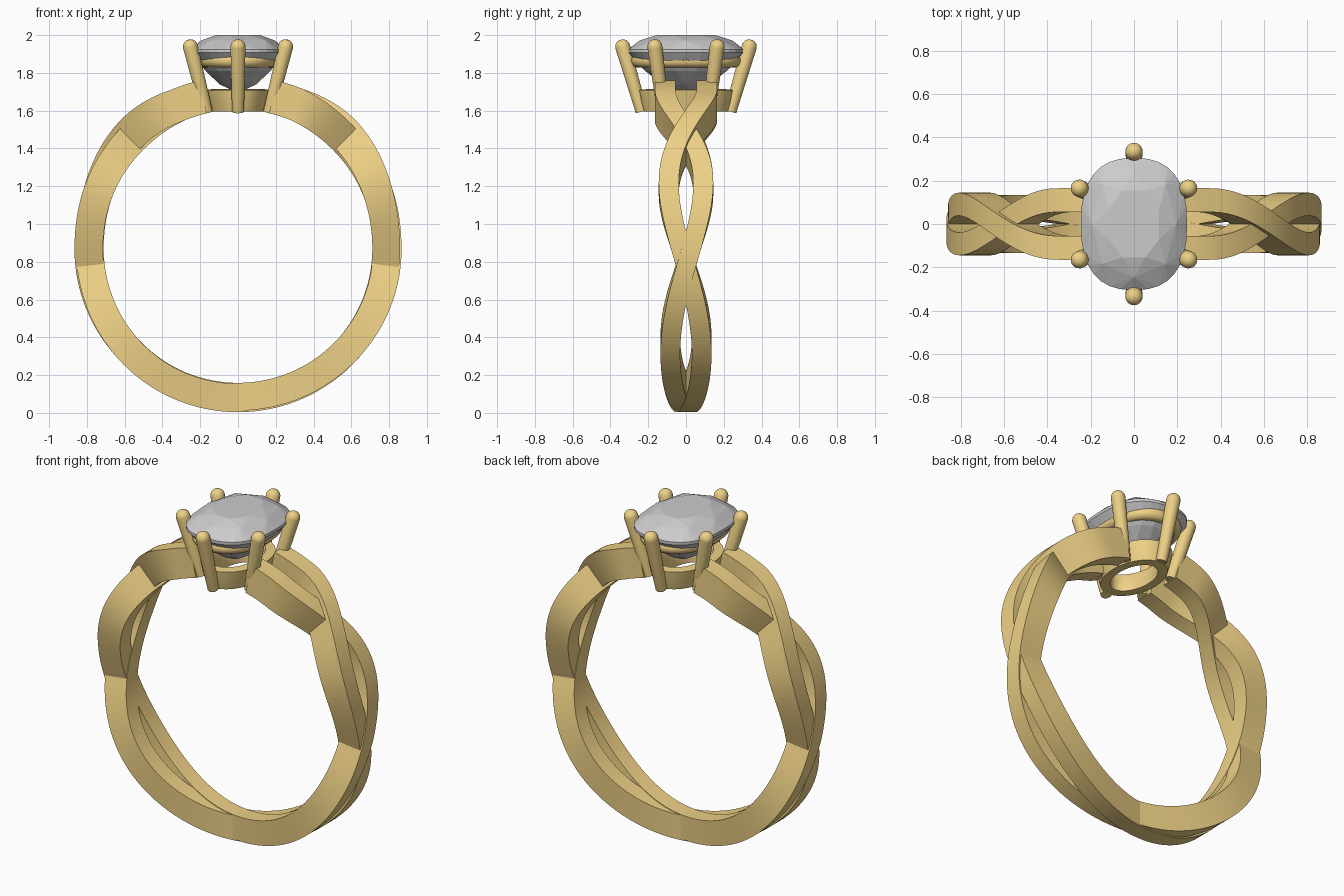
import bpy, bmesh
from math import sin, cos, pi, radians
from mathutils import Vector

if "Cube" in bpy.data.objects:
    bpy.data.objects.remove(bpy.data.objects["Cube"])

gold = bpy.data.materials.new("gold")
gold.diffuse_color = (0.86, 0.64, 0.24, 1)
gold.use_nodes = True
gold.node_tree.nodes["Principled BSDF"].inputs["Base Color"].default_value = gold.diffuse_color
CZ = 0.87  # height of the ring's centre


def finish(bm, name, mat=None, smooth=True):
    bmesh.ops.recalc_face_normals(bm, faces=bm.faces)
    me = bpy.data.meshes.new(name)
    bm.to_mesh(me)
    bm.free()
    ob = bpy.data.objects.new(name, me)
    bpy.context.collection.objects.link(ob)
    if mat:
        me.materials.append(mat)
    if smooth:
        bpy.ops.object.select_all(action='DESELECT')
        ob.select_set(True)
        bpy.context.view_layer.objects.active = ob
        bpy.ops.object.shade_smooth_by_angle(angle=radians(35))
    return ob


def loft(name, rings, closed=False, mat=gold):
    """Skin a list of point loops; closed joins last to first, else caps."""
    bm = bmesh.new()
    vs = [[bm.verts.new(p) for p in r] for r in rings]
    n = len(vs[0])
    for i in range(len(vs) if closed else len(vs) - 1):
        a, b = vs[i], vs[(i + 1) % len(vs)]
        for j in range(n):
            k = (j + 1) % n
            bm.faces.new((a[j], a[k], b[k], b[j]))
    if not closed:
        bm.faces.new(vs[0])
        bm.faces.new(vs[-1])
    return finish(bm, name, mat)


def oval(rx, ry, z, n=64, e=2.0, turn=0.0):
    pts = []
    for i in range(n):
        t = 2 * pi * (i + turn) / n
        c, s = cos(t), sin(t)
        pts.append((rx * abs(c) ** (2 / e) * (1 if c > 0 else -1),
                    ry * abs(s) ** (2 / e) * (1 if s > 0 else -1), z))
    return pts


# Two woven band strands, open at the top where the basket sits
def strand(name, sign):
    rings, n, end = [], 180, 167
    for i in range(n + 1):
        t = -end + 2 * end * i / n            # degrees from the bottom
        u = abs(t)
        phase = min(pi * (0.007505 * u + 5.354e-5 * u * u), 2.5 * pi)
        top = min(max((u - 90) / 60, 0), 1)
        top = top * top * (3 - 2 * top)       # widening toward the top
        y = sign * (0.083 + 0.027 * top) * sin(phase) * (1 if t > 0 else -1)
        d = sign * (0.004 + 0.012 * top) * cos(phase)
        r_in = 0.713 + 0.022 * top + d * 0.5
        r_out = 0.862 + 0.05 * top + d
        h = 0.052 + 0.003 * top
        a = radians(t)
        rings.append([(r * sin(a), y + w, CZ - r * cos(a)) for r, w in
                      ((r_in, -h), (r_out, -h), (r_out, h), (r_in, h))])
    return loft(name, rings)


strand("band_strand_a", 1)
strand("band_strand_b", -1)

# Seat: flared oval collar with a hole
loft("seat", [oval(0.15, 0.225, 1.595), oval(0.165, 0.24, 1.65),
              oval(0.18, 0.25, 1.71), oval(0.125, 0.195, 1.715),
              oval(0.10, 0.165, 1.66), oval(0.10, 0.165, 1.595)], closed=True)

# Gallery rail: round tube under the stone
loft("gallery_rail", [oval(0.18 + 0.035 * cos(a), 0.255 + 0.035 * cos(a),
                           1.865 + 0.037 * sin(a), e=2.3)
                      for a in [2 * pi * k / 16 for k in range(16)]], closed=True)


# Prongs: leaning rods with rounded tips
def prong(name, base, tip):
    base, tip = Vector(base), Vector(tip)
    axis = (tip - base).normalized()
    px = axis.orthogonal().normalized()
    py = axis.cross(px)
    r = 0.04
    steps = [(base, 0.032), (tip, r)]
    steps += [(tip + axis * r * sin(k * pi / 12), r * cos(k * pi / 12)) for k in range(1, 6)]
    rings = [[c + rad * (px * cos(a) + py * sin(a))
              for a in [2 * pi * j / 20 for j in range(20)]] for c, rad in steps]
    return loft(name, rings)


for s, side in ((-1, "front"), (1, "back")):
    prong(side + "_prong", (0, s * 0.235, 1.595), (0, s * 0.335, 1.938))
    for m, hand in ((-1, "left"), (1, "right")):
        prong(f"{side}_{hand}_prong", (m * 0.165, s * 0.12, 1.59),
              (m * 0.252, s * 0.165, 1.938))

# Faceted cushion-cut stone as a convex hull of facet rings
bm = bmesh.new()
for ring in (oval(0.125, 0.165, 2.0, 8, 2.2, 0.5),
             oval(0.195, 0.245, 1.972, 8, 2.4),
             oval(0.245, 0.305, 1.925, 32, 2.5),
             oval(0.245, 0.305, 1.908, 32, 2.5),
             oval(0.175, 0.22, 1.81, 16, 2.3, 0.5),
             oval(0.095, 0.12, 1.738, 8, 2.2),
             [(0, 0.03, 1.695), (0, -0.03, 1.695)]):
    for p in ring:
        bm.verts.new(p)
res = bmesh.ops.convex_hull(bm, input=bm.verts)
loose = [v for v in bm.verts if not v.link_faces]
bmesh.ops.delete(bm, geom=loose, context='VERTS')
bmesh.ops.dissolve_limit(bm, angle_limit=radians(1), verts=bm.verts, edges=bm.edges)
finish(bm, "stone", smooth=False)
